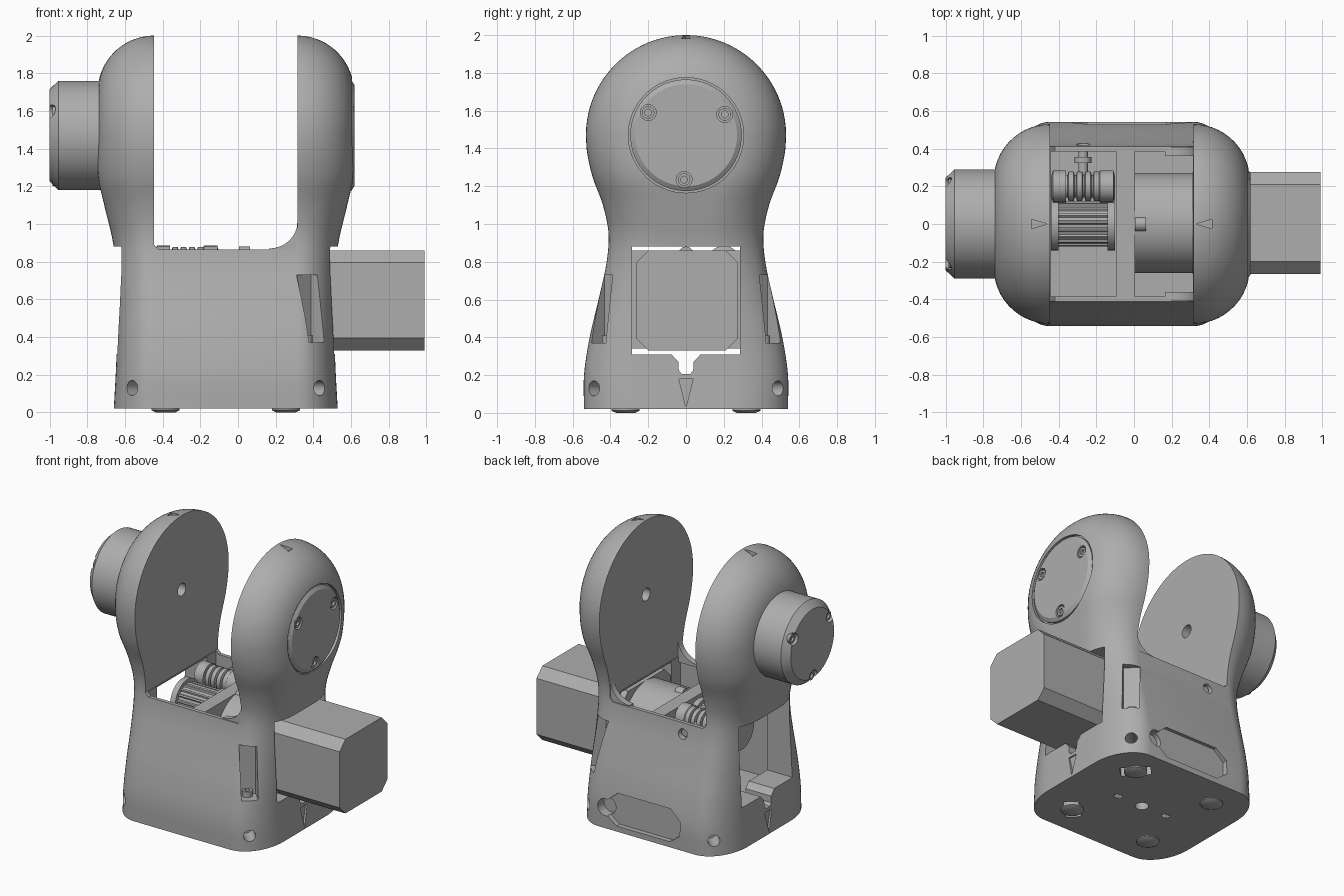
import bpy, bmesh, math
from mathutils import Matrix, Vector

if "Cube" in bpy.data.objects:
    bpy.data.objects.remove(bpy.data.objects["Cube"])

grey = bpy.data.materials.new("mid_grey")
grey.use_nodes = True
COLOR = (0.42, 0.42, 0.42, 1)
grey.diffuse_color = COLOR
grey.node_tree.nodes["Principled BSDF"].inputs["Base Color"].default_value = COLOR

CX, LEFT, RIGHT = -0.065, -0.445, 0.315     # body centre, inner faces of the two arms
HUB, R = 1.47, 0.53                         # hub height and arm radius
ALONG = {"x": Matrix.Rotation(math.pi / 2, 4, "Y"),
         "y": Matrix.Rotation(-math.pi / 2, 4, "X"), "z": Matrix()}
CORNERS = [(sx, sy) for sx in (-1, 1) for sy in (-1, 1)]


def finish(name, bm):
    bmesh.ops.recalc_face_normals(bm, faces=bm.faces)
    me = bpy.data.meshes.new(name)
    bm.to_mesh(me)
    bm.free()
    me.materials.append(grey)
    ob = bpy.data.objects.new(name, me)
    bpy.context.collection.objects.link(ob)
    return ob


def box(name, size, loc, turn=0, bevel=0, axis=0):
    bm = bmesh.new()
    bmesh.ops.create_cube(bm, size=1, matrix=Matrix.Diagonal((*size, 1)))
    if bevel:
        edges = [e for e in bm.edges
                 if abs((e.verts[0].co - e.verts[1].co).normalized()[axis]) > 0.9]
        bmesh.ops.bevel(bm, geom=edges, offset=bevel, segments=1, affect="EDGES")
    bm.transform(Matrix.Translation(loc) @ Matrix.Rotation(turn, 4, "Z"))
    return finish(name, bm)


def turned(name, profile, loc, rot, sides=48):
    """Solid of revolution from (radius, height) pairs."""
    bm = bmesh.new()
    rings = [[bm.verts.new((r * math.cos(2 * math.pi * i / sides),
                            r * math.sin(2 * math.pi * i / sides), h))
              for i in range(sides)] for r, h in profile]
    for a, b in zip(rings, rings[1:]):
        for i in range(sides):
            j = (i + 1) % sides
            bm.faces.new((a[i], a[j], b[j], b[i]))
    bm.faces.new(rings[0])
    bm.faces.new(rings[-1])
    bm.transform(Matrix.Translation(loc) @ rot)
    return finish(name, bm)


def rod(name, r, length, loc, axis="x", sides=32):
    return turned(name, [(r, -length / 2), (r, length / 2)], loc, ALONG[axis], sides)


def prism(name, pts, axis, lo, hi):
    """Extrude a 2D outline along an axis."""
    place = {"x": lambda u, v, d: (d, u, v), "y": lambda u, v, d: (u, d, v),
             "z": lambda u, v, d: (u, v, d)}[axis]
    bm = bmesh.new()
    face = bm.faces.new([bm.verts.new(place(u, v, lo)) for u, v in pts])
    ext = bmesh.ops.extrude_face_region(bm, geom=[face])["geom"]
    move = Vector(place(0, 0, hi - lo))
    bmesh.ops.translate(bm, vec=move, verts=[v for v in ext if isinstance(v, bmesh.types.BMVert)])
    return finish(name, bm)


def cut(target, *cutters):
    for c in cutters:
        mod = target.modifiers.new("cut", "BOOLEAN")
        mod.operation, mod.solver, mod.object = "DIFFERENCE", "EXACT", c
        bpy.context.view_layer.objects.active = target
        bpy.ops.object.modifier_apply(modifier=mod.name)
        bpy.data.objects.remove(c)


def curve(keys, z):
    """Smooth interpolation through (z, value) keys."""
    i = max(k for k in range(len(keys) - 1) if keys[k][0] <= z or k == 0)

    def slope(k):
        a, b = keys[max(k - 1, 0)], keys[min(k + 1, len(keys) - 1)]
        return (b[1] - a[1]) / (b[0] - a[0])
    (z0, v0), (z1, v1) = keys[i], keys[i + 1]
    h = z1 - z0
    t = (z - z0) / h
    return ((2*t**3 - 3*t*t + 1) * v0 + (t**3 - 2*t*t + t) * h * slope(i)
            + (3*t*t - 2*t**3) * v1 + (t**3 - t*t) * h * slope(i + 1))


# Yoke body: stacked rounded sections, domed at the hub
WIDTH = [(0.02, 0.54), (0.2, 0.54), (0.4, 0.51), (0.6, 0.463), (0.8, 0.42), (0.95, 0.41),
         (1.1, 0.44), (1.25, 0.495), (1.38, 0.524), (HUB, R)]
DEPTH = [(0.02, 0.214), (0.3, 0.2), (0.6, 0.198), (0.88, 0.215), (1.08, 0.26),
         (1.25, 0.297), (HUB, 0.3)]
heights = [0.02 + (HUB - 0.02) * i / 40 for i in range(40)]
heights += [HUB + R * math.sin(math.radians(a)) for a in [*range(0, 88, 4), 88.5]]
sweep = [math.sin(math.radians(a)) for a in range(-90, 91, 5)]
bm = bmesh.new()
rings = []
for z in heights:
    w = curve(WIDTH, z) if z < HUB else math.sqrt(R * R - (z - HUB) ** 2)
    d = curve(DEPTH, z) if z < HUB else 0.3
    ends = []
    for t in sweep:
        edge = w - abs(w * t) if z < HUB else R - math.hypot(w * t, z - HUB)
        u = 1 - min(max(edge, 0) / 0.3, 1)
        ends.append((w * t, d * math.sqrt(1 - u * u)))
    rings.append([bm.verts.new((RIGHT + x, y, z)) for y, x in ends]
                 + [bm.verts.new((LEFT - x, y, z)) for y, x in reversed(ends)])
for a, b in zip(rings, rings[1:]):
    for i in range(len(a)):
        j = (i + 1) % len(a)
        bm.faces.new((a[i], a[j], b[j], b[i]))
bm.faces.new(rings[0])
bm.faces.new(rings[-1])
body = finish("yoke_body", bm)

# Fork gap, inner cavity, side windows and keyhole slots
cut(body, box("gap", (RIGHT - LEFT, 2, 1.4), (CX, 0, 1.565), bevel=0.025, axis=1),
    box("cavity", (RIGHT - LEFT - 0.004, 0.77, 0.8), (CX, 0, 0.6)),
    box("window", (2, 0.57, 0.57), (CX, 0, 0.595)))
keyhole = [(0.085, 0.32), (0.06, 0.29), (0.04, 0.27), (0.038, 0.225), (0.022, 0.205)]
cut(body, prism("slot", keyhole + [(-y, z) for y, z in reversed(keyhole)], "x", -1, 1))

# Direction arrows on base ends and arm tops
for s, face in ((-1, LEFT), (1, RIGHT)):
    ends = sorted((CX + s * 0.575, CX + s * 0.8))
    cut(body, prism("arrow", [(0, 0.03), (0.038, 0.18), (-0.038, 0.18)], "x", *ends),
        prism("arrow", [(face + s * 0.015, 0), (face + s * 0.1, 0.025), (face + s * 0.1, -0.025)],
              "z", 1.965, 2.1))

# Corner pockets with screws, base holes, underside slots and feet
for sx, sy in CORNERS:
    turn = math.atan2(sy, sx)
    cut(body, box("pocket", (0.22, 0.11, 0.36), (CX + sx * 0.49, sy * 0.47, 0.55), turn))
    hole = turned("hole", [(0.04, -0.12), (0.04, 0.12)], (CX + sx * 0.49, sy * 0.48, 0.13),
                  Matrix.Rotation(turn, 4, "Z") @ ALONG["x"], 24)
    cut(body, hole, box("foot_slot", (0.1, 0.2, 0.12), (CX + sx * 0.32, sy * 0.32, 0.03), turn))
    turned("corner_screw", [(0.035, 0.36), (0.035, 0.41), (0.018, 0.41), (0.018, 0.39)],
           (CX + sx * 0.425, sy * 0.41, 0), Matrix(), 20)
    turned("foot", [(0.075, 0.1), (0.075, 0.012), (0.05, 0)],
           (CX + sx * 0.32, sy * 0.32, 0), Matrix(), 24)
for dx, dy in ((0.2, 0), (-0.2, 0)):
    cut(body, box("key_slot", (0.05, 0.04, 0.08), (CX + dx, dy, 0.03)))
cut(body, rod("centre_hole", 0.045, 0.14, (CX, 0, 0.03), "z"))

# Connector recess and adjuster hole at the back
panel = [(-0.33, 0.12), (-0.25, 0.06), (0.17, 0.06), (0.25, 0.12), (0.25, 0.22),
         (0.17, 0.29), (-0.25, 0.29), (-0.33, 0.22)]
cut(body, prism("recess", panel, "y", 0.505, 0.7),
    rod("finger_notch", 0.06, 0.2, (0.26, 0.57, 0.17), "y"),
    rod("adjuster_hole", 0.035, 0.3, (-0.27, 0.42, 0.79), "y"))

# Hub bores and recess for the cover
cut(body, rod("bore", 0.045, 0.3, (LEFT, 0, HUB)), rod("bore", 0.045, 0.3, (RIGHT, 0, HUB)),
    rod("cover_seat", 0.305, 0.2, (0.685, 0, HUB), sides=64))

# Curved webs where the right arm meets the side walls
web = [(RIGHT + 0.01, 0.85), (RIGHT + 0.01, 1.01)]
web += [(RIGHT - 0.15 + 0.15 * math.cos(a), 1.01 - 0.14 * math.sin(a))
        for a in [math.pi / 2 * i / 8 for i in range(9)]] + [(RIGHT - 0.15, 0.85)]
for s in (-1, 1):
    prism("arm_web", web, "y", *sorted((s * 0.36, s * 0.405)))

# Hub cover and cylindrical cap, each with three screws
SCREWS = [(-0.2, 0.12), (0.205, 0.11), (-0.01, -0.235)]
cover = turned("hub_cover", [(0.295, 0.57), (0.295, 0.6), (0.27, 0.617)], (0, 0, HUB),
               ALONG["x"], 64)
cap = turned("hub_cap", [(0.29, -0.7), (0.29, -0.953), (0.287, -0.956), (0.245, -1)],
             (0, 0, HUB), ALONG["x"], 64)
for y, z in SCREWS:
    cut(cover, rod("seat", 0.042, 0.06, (0.62, y, HUB + z)))
    cut(cap, rod("seat", 0.042, 0.08, (-1, y, HUB + z)))
    for x, s in ((0.612, 1), (-0.985, -1)):
        turned("hub_screw", [(0.033, -0.03), (0.033, 0), (0.018, 0), (0.018, -0.015)],
               (x, y, HUB + z), ALONG["x"] if s > 0 else ALONG["x"] @ Matrix.Rotation(math.pi, 4, "X"), 20)

# Motor, its gearbox and the mounting wall
box("motor", (0.68, 0.54, 0.53), (0.65, 0.005, 0.595), bevel=0.065, axis=0)
rod("gearbox", 0.265, 0.33, (0.165, 0.005, 0.595), sides=64)
box("motor_wall", (0.1, 0.78, 0.52), (-0.045, 0, 0.6))
rod("output_shaft", 0.04, 0.06, (0.035, 0, 0.84))

# Spur gear with teeth along its axis
bm = bmesh.new()
TEETH = 18
outline = [(r * math.cos(2 * math.pi * (i + o) / TEETH), 0.7 + r * math.sin(2 * math.pi * (i + o) / TEETH))
           for i in range(TEETH) for r, o in ((0.11, 0), (0.12, 0.15), (0.12, 0.4), (0.11, 0.55))]
bm.free()
prism("spur_gear", outline, "x", -0.4, -0.14)
for x in (-0.42, -0.12):
    rod("gear_flange", 0.14, 0.04, (x, 0, 0.7))

# Ribbed roller with its adjusting screw
ribs = [(0.05, -0.17), (0.085, -0.16), (0.085, -0.09)]
for k in range(4):
    x = -0.09 + k * 0.045
    ribs += [(0.06, x), (0.06, x + 0.008), (0.078, x + 0.012), (0.078, x + 0.04)]
ribs += [(0.085, 0.09), (0.085, 0.16), (0.05, 0.17)]
turned("roller", ribs, (-0.27, 0.2, 0.8), ALONG["x"], 32)
rod("adjuster_screw", 0.025, 0.14, (-0.27, 0.33, 0.79), "y")
rod("adjuster_head", 0.045, 0.03, (-0.27, 0.34, 0.79), "y")

for ob in bpy.context.scene.objects:
    if ob.type == "MESH":
        ob.select_set(True)
        bpy.context.view_layer.objects.active = ob
bpy.ops.object.shade_smooth_by_angle(angle=math.radians(30))
